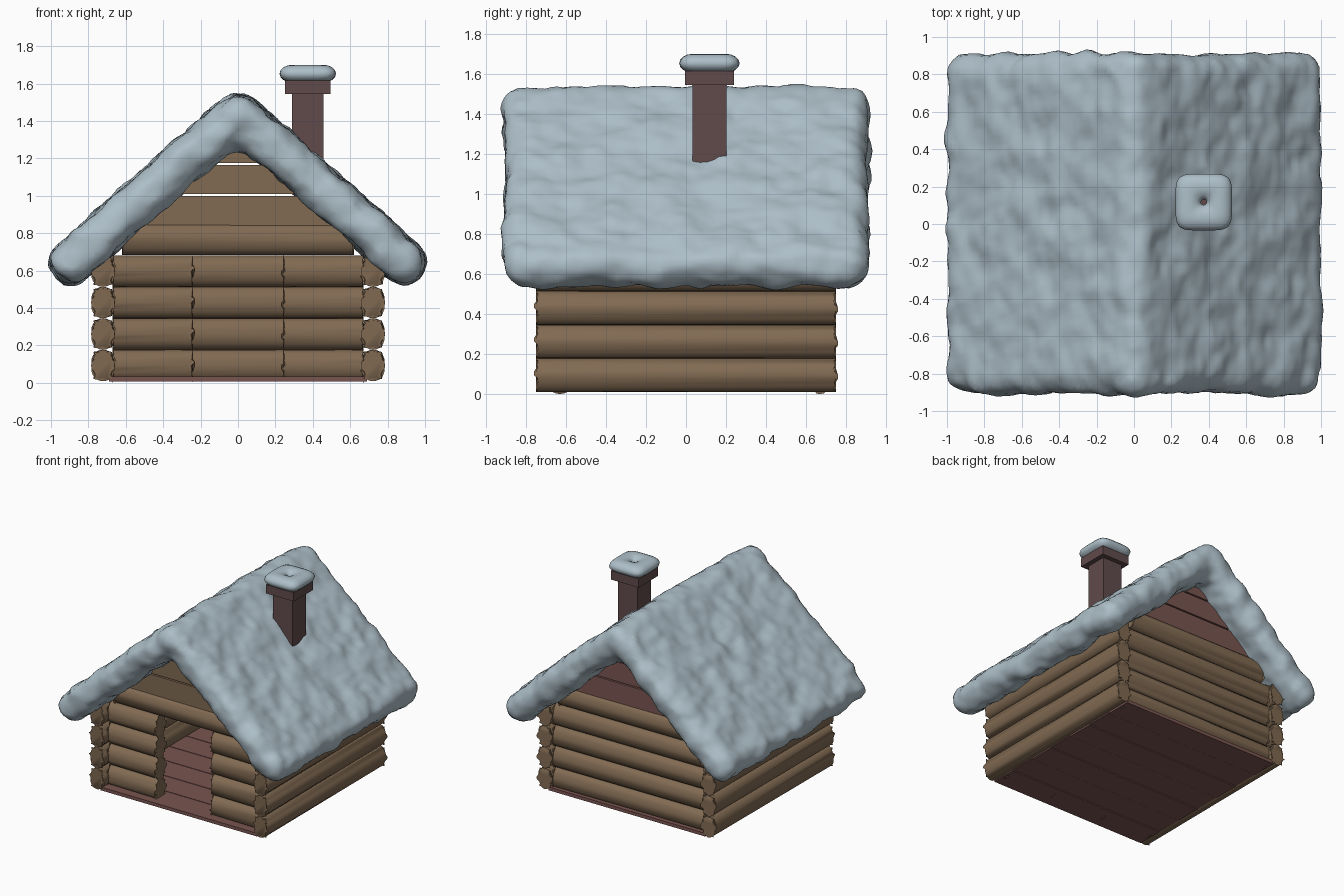
import bpy, bmesh, math
from mathutils import Matrix, Vector

if "Cube" in bpy.data.objects:
    bpy.data.objects.remove(bpy.data.objects["Cube"])


def material(name, rgb):
    m = bpy.data.materials.new(name)
    m.diffuse_color = (*rgb, 1)
    m.use_nodes = True
    m.node_tree.nodes["Principled BSDF"].inputs["Base Color"].default_value = m.diffuse_color
    return m


BROWN = material("log_wood", (0.22, 0.145, 0.085))
RED = material("red_wood", (0.19, 0.09, 0.08))
BRICK = material("chimney_brick", (0.12, 0.07, 0.072))
SNOW = material("snow", (0.42, 0.52, 0.58))


def add(name, bm, mat, smooth=None):
    bmesh.ops.recalc_face_normals(bm, faces=bm.faces)
    me = bpy.data.meshes.new(name)
    bm.to_mesh(me)
    bm.free()
    ob = bpy.data.objects.new(name, me)
    bpy.context.collection.objects.link(ob)
    me.materials.append(mat)
    if smooth:
        for o in bpy.context.selected_objects:
            o.select_set(False)
        ob.select_set(True)
        bpy.context.view_layer.objects.active = ob
        bpy.ops.object.shade_smooth_by_angle(angle=math.radians(smooth))
    return ob


def log(name, axis, centre, length, rw, rz):
    """Oval log lying along X or Y with slightly rounded ends."""
    bm = bmesh.new()
    bmesh.ops.create_cone(bm, cap_ends=True, segments=28, radius1=1, radius2=1, depth=1)
    rot = Matrix.Rotation(math.pi / 2, 4, 'Y' if axis == 'X' else 'X')
    size = (length, rw * 2, rz * 2) if axis == 'X' else (rw * 2, length, rz * 2)
    scale = Matrix.Diagonal((size[0] if axis == 'X' else rw,
                             size[1] if axis == 'Y' else rw, rz, 1))
    bm.transform(Matrix.Translation(centre) @ scale @ rot)
    rim = [e for e in bm.edges if any(len(f.verts) > 4 for f in e.link_faces)]
    bmesh.ops.bevel(bm, geom=rim, offset=0.01, segments=2, affect='EDGES')
    return add(name, bm, BROWN, 50)


def prism(name, profile, y0, y1, mat):
    """Extrude an XZ outline along Y."""
    bm = bmesh.new()
    a = [bm.verts.new((x, y0, z)) for x, z in profile]
    b = [bm.verts.new((x, y1, z)) for x, z in profile]
    n = len(a)
    bm.faces.new(a)
    bm.faces.new(b[::-1])
    for i in range(n):
        j = (i + 1) % n
        bm.faces.new((a[i], b[i], b[j], a[j]))
    return add(name, bm, mat)


def box(name, x0, x1, y0, y1, z0, z1, mat):
    return prism(name, [(x0, z0), (x1, z0), (x1, z1), (x0, z1)], y0, y1, mat)


# Log walls with a doorway in the front
FRONT, BACK = -0.63, 0.67
for i in range(4):
    z = 0.093 + 0.168 * i
    for s, side in ((-1, "left"), (1, "right")):
        log(f"{side}_wall_log_{i}", 'Y', (s * 0.722, 0, z), 1.5, 0.063, 0.084)
        log(f"front_{side}_log_{i}", 'X', (s * 0.455, FRONT, z), 0.43, 0.063, 0.084)
    log(f"back_log_{i}", 'X', (0, BACK, z), 1.34, 0.063, 0.084)
for y, name in ((FRONT, "front"), (BACK, "back")):
    log(f"{name}_lintel_log", 'X', (0, y, 0.768), 1.24, 0.063, 0.084)

# Gable boards, narrowing under the roof
def half(z):
    return max(0.01, (1.28 - z) / 0.9 + 0.05)


for name, y, mat in (("front", FRONT, BROWN), ("back", BACK, RED)):
    for i, (z0, z1) in enumerate(((0.84, 1.0), (1.01, 1.165), (1.175, 1.31))):
        prism(f"{name}_gable_board_{i}", [(-half(z0), z0), (half(z0), z0),
              (half(z1), z1), (-half(z1), z1)], y - 0.03, y + 0.03, mat)

# Floor planks running across the cabin
for i in range(7):
    y = -0.75 + i * 1.5 / 7
    box(f"floor_plank_{i}", -0.69, 0.69, y + 0.003, y + 1.5 / 7 - 0.003,
        0.008 + 0.004 * (i % 2), 0.034, RED)

# Snowy roof: chevron slab, rounded, remeshed and gently lumped
ridge, end, r = Vector((0, 1.432)), Vector((0.968, 0.575)), 0.108
u = (end - ridge).normalized()
n = Vector((-u.y, u.x))
top, low = end + n * r, end - n * r
h = Vector((0, r / n.y))
outline = [ridge + h, top, low, ridge - h, (-low.x, low.y), (-top.x, top.y)]
roof = prism("snow_roof", outline, -0.91, 0.91, SNOW)
bev = roof.modifiers.new("round", 'BEVEL')
bev.width, bev.segments, bev.limit_method = 0.1, 5, 'ANGLE'
rem = roof.modifiers.new("even_mesh", 'REMESH')
rem.mode, rem.voxel_size, rem.use_smooth_shade = 'VOXEL', 0.03, True
sm = roof.modifiers.new("soften", 'SMOOTH')
sm.iterations = 4
tex = bpy.data.textures.new("snow_lumps", 'CLOUDS')
tex.noise_scale = 0.17
dis = roof.modifiers.new("lumps", 'DISPLACE')
dis.texture, dis.strength, dis.mid_level = tex, 0.06, 0.45

# Chimney
cx, cy = 0.373, 0.117
for name, w, z0, z1 in (("chimney_shaft", 0.085, 1.1, 1.56), ("chimney_cap", 0.122, 1.545, 1.615)):
    box(name, cx - w, cx + w, cy - w, cy + w, z0, z1, BRICK)

# Snow on the chimney: squared ring that almost closes in the middle
bm = bmesh.new()
U, V = 40, 16
ring = []
for i in range(U):
    a = math.tau * i / U
    c, s = math.cos(a), math.sin(a)
    k = (abs(c) ** 5 + abs(s) ** 5) ** (-1 / 5)
    row = []
    for j in range(V):
        t = math.tau * j / V
        d = 0.083 + 0.068 * math.cos(t)
        d *= k if math.cos(t) > -0.5 else 1
        row.append(bm.verts.new((cx + d * c, cy + d * s, 1.653 + 0.047 * math.sin(t))))
    ring.append(row)
for i in range(U):
    for j in range(V):
        i2, j2 = (i + 1) % U, (j + 1) % V
        bm.faces.new((ring[i][j], ring[i2][j], ring[i2][j2], ring[i][j2]))
add("chimney_snow", bm, SNOW, 80)
